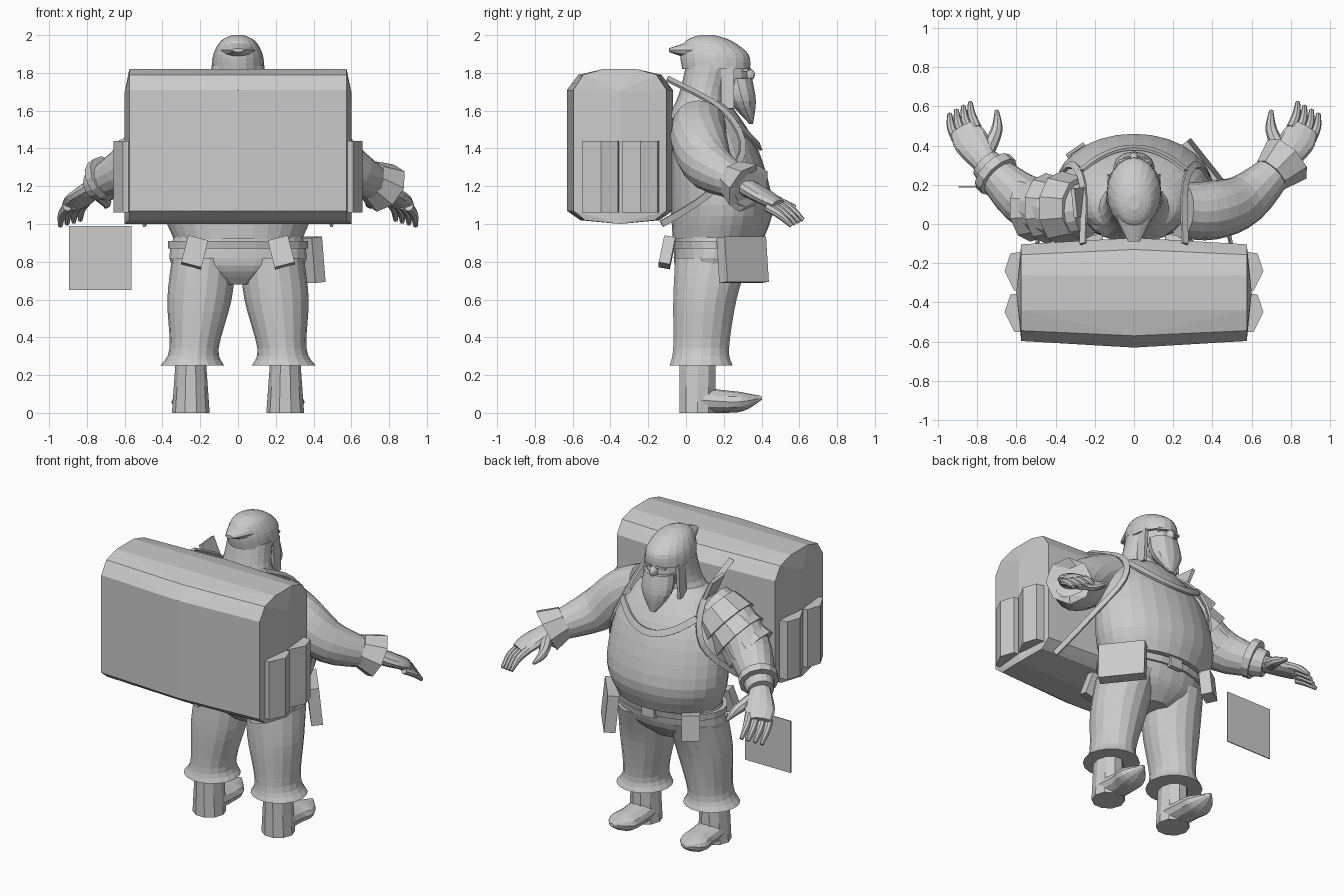
import bpy, bmesh
from math import cos, sin, pi
from mathutils import Vector, Matrix, Euler

if "Cube" in bpy.data.objects:
    bpy.data.objects.remove(bpy.data.objects["Cube"])

GREY = (.6, .6, .6, 1)
clay = bpy.data.materials.new("plain_grey")
clay.use_nodes = True
clay.diffuse_color = GREY
clay.node_tree.nodes["Principled BSDF"].inputs["Base Color"].default_value = GREY
parts = []


def finish(name, bm):
    bmesh.ops.recalc_face_normals(bm, faces=bm.faces)
    mesh = bpy.data.meshes.new(name)
    bm.to_mesh(mesh)
    bm.free()
    mesh.materials.append(clay)
    part = bpy.data.objects.new(name, mesh)
    bpy.context.scene.collection.objects.link(part)
    parts.append(part)


def smooth(keys, steps):
    """Pass a smooth spline through a few key tuples."""
    keys = [Vector(key) for key in keys]
    padded = [keys[0], *keys, keys[-1]]
    result = []
    for before, start, end, after in zip(padded, padded[1:], padded[2:], padded[3:]):
        tangent_in, tangent_out = (end - before) / 2, (after - start) / 2
        for step in range(steps):
            t = step / steps
            ease = t * t * (3 - 2 * t)
            result.append(start.lerp(end, ease) + tangent_in * t * (1 - t) ** 2
                          - tangent_out * t * t * (1 - t))
    return result + [keys[-1]]


def loft(name, rings, sides, turn=0):
    """Skin elliptical rings given as (centre, half axis, half axis)."""
    bm = bmesh.new()
    angles = [turn + 2 * pi * i / sides for i in range(sides)]
    loops = [[bm.verts.new(centre + u * cos(a) + v * sin(a)) for a in angles]
             for centre, u, v in rings]
    for lower, upper in zip(loops, loops[1:]):
        for i in range(sides):
            bm.faces.new((lower[i - 1], lower[i], upper[i], upper[i - 1]))
    bm.faces.new(loops[0])
    bm.faces.new(loops[-1])
    finish(name, bm)


def stack(name, keys, sides=20, x=0, lean=0):
    """Upright loft from (height, y centre, half width, half depth)."""
    rings = [(Vector((x + lean * z, y, z)), Vector((width, 0, 0)), Vector((0, depth, 0)))
             for z, y, width, depth in smooth(keys, 4)]
    loft(name, rings, sides)


def tube(name, keys, sides=12, side=1, hub=None, turn=0, steps=4):
    """Loft along (x, y, z, half width, half thickness); thickness faces away from the hub."""
    path = smooth(keys, steps)
    points = [Vector((key[0] * side, key[1], key[2])) for key in path]
    rings = []
    for i, point in enumerate(points):
        along = (points[min(i + 1, len(points) - 1)] - points[max(i - 1, 0)]).normalized()
        outward = point - hub if hub else Vector((0, 0, 1))
        across = along.cross(outward).normalized()
        rings.append((point, across * path[i][3], across.cross(along) * path[i][-1]))
    loft(name, rings, sides, turn)


def ribbon(name, points, half_width, side=1):
    """Flat strap wrapped around the chest."""
    keys = [(*point, half_width, .01) for point in points]
    tube(name, keys, 4, side, Vector((0, .1, 1.3)), pi / 4)


def placed(location, size, turn):
    return Matrix.Translation(location) @ Euler(turn).to_matrix().to_4x4() @ Matrix.Diagonal((*size, 1))


def box(name, location, size, turn=(0, 0, 0)):
    bm = bmesh.new()
    bmesh.ops.create_cube(bm, size=1, matrix=placed(location, size, turn))
    finish(name, bm)


def blob(name, location, radii):
    bm = bmesh.new()
    bmesh.ops.create_uvsphere(bm, u_segments=16, v_segments=10, radius=1,
                              matrix=placed(location, radii, (0, 0, 0)))
    finish(name, bm)


def hull(name, points):
    bm = bmesh.new()
    for point in points:
        bm.verts.new(point)
    bmesh.ops.convex_hull(bm, input=bm.verts)
    bmesh.ops.dissolve_limit(bm, angle_limit=.02, verts=bm.verts, edges=bm.edges)
    finish(name, bm)


# Big backpack, bulging at the middle and at both ends
SIDES = (-1, 1)
pack_y = -.35
pack_profile = ((.21, 1.02), (.28, 1.07), (.28, 1.71), (.22, 1.79), (.1, 1.82))
pack = [(x, pack_y + side * reach * taper, z)
        for x, taper in ((-.575, .88), (0, 1), (.575, .88))
        for side in SIDES for reach, z in pack_profile]
pack += [(side * .6, pack_y, z) for side in SIDES for z in (1, 1.7)]
hull("backpack", pack)

# Two faceted pockets on each end of the pack
for side in SIDES:
    for label, middle in (("front", -.24), ("rear", -.45)):
        outline = [(.56, -.1), (.61, -.1), (.66, 0), (.63, .09), (.56, .1)]
        hull("pack_pocket_" + label, [(side * x, middle + y, z)
                                      for x, y in outline for z in (1.06, 1.44)])

# Torso with round belly
stack("torso", [(.92, .17, .34, .24), (1.1, .19, .4, .27), (1.4, .15, .37, .23),
                (1.6, .1, .25, .16), (1.66, .1, .14, .1)], 28)

# Trousers, belt and boots
stack("trouser_seat", [(.68, .13, .12, .12), (.78, .14, .35, .2), (.94, .16, .34, .22)], 24)
stack("belt", [(.87, .15, .37, .23), (.91, .15, .37, .24)], 24)
box("belt_buckle", (0, .38, .89), (.09, .03, .07))
for side in SIDES:
    stack("trouser_leg", [(.25, .08, .17, .17), (.34, .08, .13, .15), (.6, .1, .17, .17),
                          (.82, .14, .17, .2)], 18, side * .27, side * -.11)
    stack("boot_shaft", [(0, .06, .1, .1), (.28, .06, .08, .1)], 10, side * .25)
    tube("boot_foot", [(.25, .05, .07, .09, .07), (.25, .2, .06, .09, .06),
                       (.26, .3, .06, .09, .05), (.26, .4, .08, .01, .01)], 12, side)
    box("rear_pouch", (side * .23, -.1, .85), (.11, .06, .15), (-.2, side * -.25, 0))
box("large_pouch", (.34, .3, .81), (.28, .07, .24), (.1, 0, -.9))
box("front_pouch", (-.28, .35, .85), (.11, .07, .16), (.1, 0, .6))

# Arms, hands and pack straps
for side in SIDES:
    tube("arm", [(.24, .07, 1.53, .14), (.4, .07, 1.44, .15), (.57, .13, 1.3, .13),
                 (.76, .31, 1.2, .08)], 16, side)
    tube("palm", [(.74, .29, 1.21, .06, .05), (.83, .42, 1.14, .09, .04),
                  (.87, .49, 1.1, .07, .03)], 12, side)
    for finger in range(4):
        knuckle = Vector((.8, .49, 1.12)) + finger * Vector((.035, -.02, -.01))
        tip = knuckle + Vector((.035, .13, -.1))
        bend = knuckle.lerp(tip, .5) + Vector((.01, 0, .01))
        tube("finger", [(*knuckle, .025), (*bend, .022), (*tip, .012)], 8, side)
    tube("thumb", [(.75, .37, 1.17, .04), (.7, .48, 1.12, .03), (.7, .58, 1.09, .01)], 8, side)
    ribbon("shoulder_strap", [(.26, -.1, 1.77), (.26, .2, 1.6), (.33, .3, 1.38),
                              (.44, .12, 1.16), (.5, -.13, 1)], .025, side)

# Chest yoke joining the straps
curve = [(i * .09, 1.6 * (i * .09) ** 2) for i in range(-3, 4)]
ribbon("chest_yoke", [(x, .39 - rise, 1.41 + rise) for x, rise in curve], .03)

# Flared cuff on one wrist, thin band on the other
tube("flared_cuff", [(.7, .25, 1.24, .1), (.78, .33, 1.19, .14), (.77, .32, 1.19, .1)], 8, steps=1)
tube("wrist_band", [(.69, .24, 1.25, .12), (.72, .27, 1.23, .12)], 12, -1, steps=1)

# Layered armour on one shoulder
for layer in range(3):
    start, radius = .27 + .08 * layer, .19 - .01 * layer
    rims = ((start, radius - .03), (start + .1, radius))
    tube("shoulder_plate", [(x, .08, 1.74 - .8 * x, rim) for x, rim in rims], 10, -1, steps=1)
box("armour_collar", (-.28, .11, 1.68), (.02, .15, .13), (0, -.4, .1))

# Head and beard
blob("face", (0, .21, 1.78), (.11, .12, .13))
blob("nose", (0, .33, 1.79), (.025, .035, .035))
stack("beard", [(1.77, .27, .1, .08), (1.65, .3, .1, .07), (1.53, .345, .02, .01)], 12)

# Hood with shoulder cape, hooked tail and cheek flaps
stack("hood_cape", [(1.56, .07, .25, .17), (1.68, .09, .16, .13), (1.84, .13, .14, .13)])
stack("hood_cap", [(1.82, .16, .14, .18), (1.9, .15, .13, .18), (1.97, .12, .09, .12),
                   (2, .11, .03, .04)])
tube("hood_tail", [(0, .13, 1.92, .11, .07), (0, .03, 1.92, .09, .05), (0, -.09, 1.92, .03, .01)])
for side in SIDES:
    box("hood_cheek_flap", (side * .12, .22, 1.72), (.02, .07, .22), (0, side * -.05, 0))
    box("brow", (side * .045, .32, 1.82), (.06, .03, .014), (0, side * .15, side * -.25))

# Floating square card beside the hip
box("floating_card", (-.73, .19, .82), (.33, .006, .34))

# Smooth rounded surfaces while keeping hard edges crisp
for item in bpy.context.view_layer.objects:
    item.select_set(item in parts)
bpy.context.view_layer.objects.active = parts[0]
bpy.ops.object.shade_smooth_by_angle(angle=.6)
